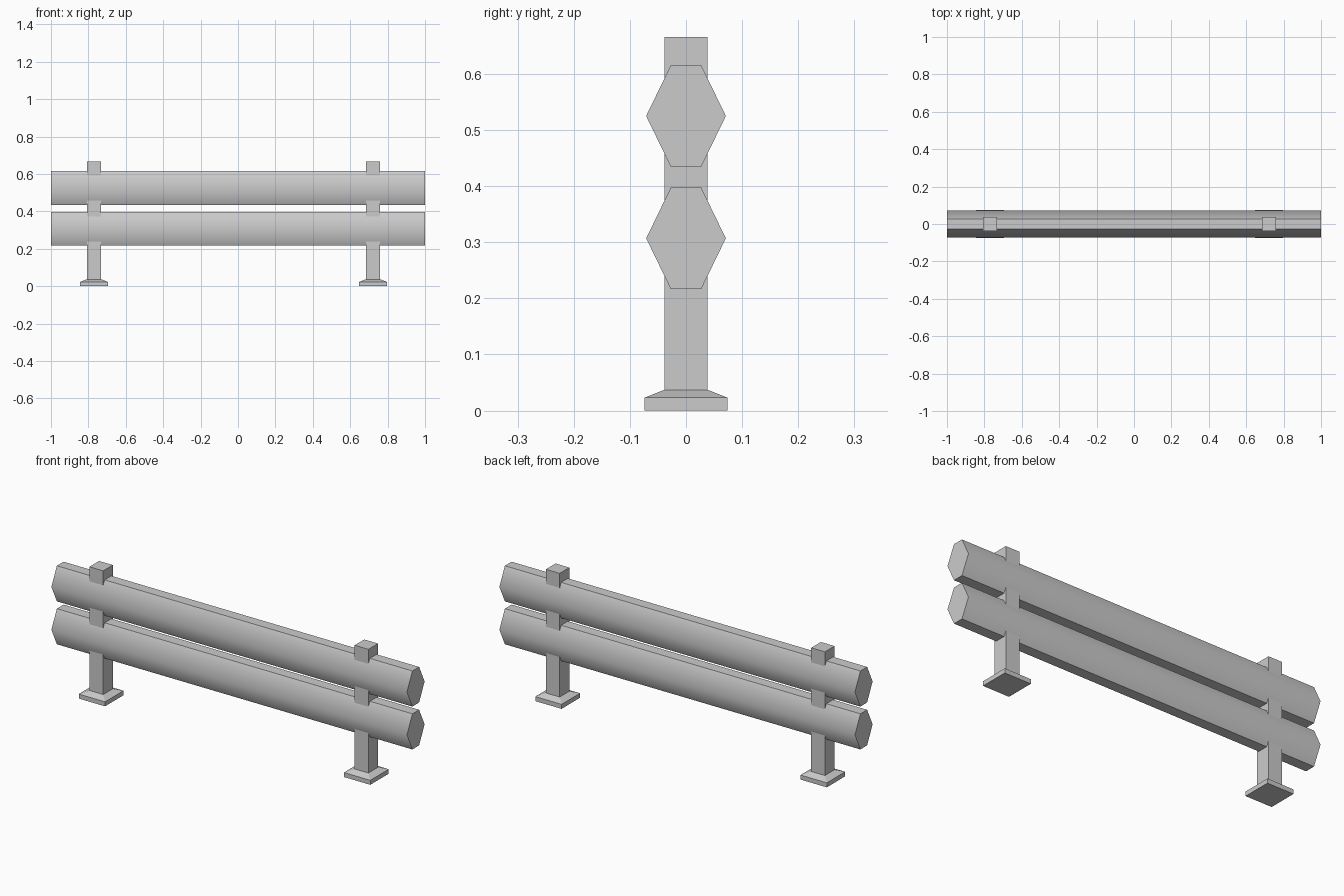
import bpy, math

if "Cube" in bpy.data.objects:
    bpy.data.objects.remove(bpy.data.objects["Cube"])


def loft(name, rings):
    """Closed solid from a list of equal-length vertex rings."""
    n = len(rings[0])
    verts = [v for ring in rings for v in ring]
    faces = [tuple(reversed(range(n))),
             tuple(range(len(verts) - n, len(verts)))]
    for r in range(len(rings) - 1):
        for i in range(n):
            j = (i + 1) % n
            faces.append((r * n + i, r * n + j, (r + 1) * n + j, (r + 1) * n + i))
    mesh = bpy.data.meshes.new(name)
    mesh.from_pydata(verts, [], faces)
    obj = bpy.data.objects.new(name, mesh)
    bpy.context.collection.objects.link(obj)
    return obj


def square(x, half, z):
    return [(x + sx * half, sy * half, z)
            for sx, sy in ((-1, -1), (1, -1), (1, 1), (-1, 1))]


def shade(obj, degrees):
    bpy.ops.object.select_all(action='DESELECT')
    obj.select_set(True)
    bpy.context.view_layer.objects.active = obj
    bpy.ops.object.shade_smooth_by_angle(angle=math.radians(degrees))


# Hexagonal horizontal rails, softly shaded across the front and back ridges
HEX = [(0.071, 0), (0.027, 0.0905), (-0.027, 0.0905),
       (-0.071, 0), (-0.027, -0.0905), (0.027, -0.0905)]
for label, z in (("lower", 0.307), ("upper", 0.525)):
    rail = loft(label + "_rail", [[(x, y, z + dz) for y, dz in HEX] for x in (-1, 1)])
    shade(rail, 57)

# Square posts and their chamfered foot plates
for label, x in (("left", -0.77), ("right", 0.722)):
    loft(label + "_post", [square(x, 0.0385, z) for z in (0.02, 0.666)])
    loft(label + "_foot", [square(x, h, z) for h, z in
                           ((0.074, 0.0), (0.074, 0.023), (0.0385, 0.037))])
